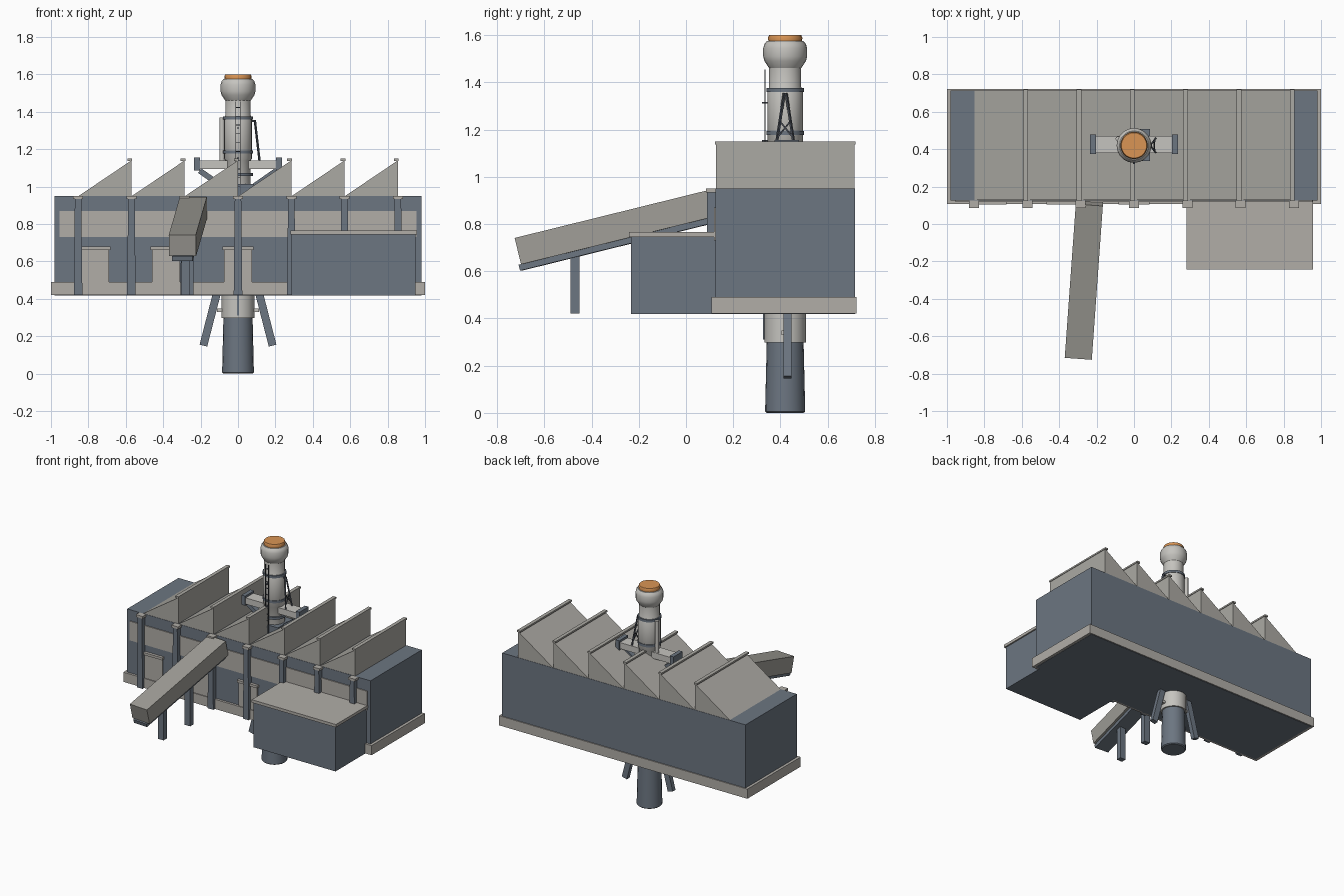
import bpy, bmesh, math
from mathutils import Vector

if "Cube" in bpy.data.objects:
    bpy.data.objects.remove(bpy.data.objects["Cube"])


def material(name, rgb):
    m = bpy.data.materials.new(name)
    m.use_nodes = True
    m.diffuse_color = (*rgb, 1)
    m.node_tree.nodes["Principled BSDF"].inputs["Base Color"].default_value = (*rgb, 1)
    return m


BLUE = material("slate blue", (0.15, 0.18, 0.22))
BEIGE = material("warm concrete", (0.44, 0.42, 0.39))
ROOF = material("roof grey", (0.41, 0.40, 0.37))
COVER = material("conveyor grey", (0.35, 0.34, 0.31))
PALE = material("pale metal", (0.56, 0.55, 0.52))
DARK = material("dark iron", (0.07, 0.08, 0.10))
ORANGE = material("orange", (0.70, 0.30, 0.09))


def finish(name, bm, mat):
    bmesh.ops.recalc_face_normals(bm, faces=bm.faces)
    me = bpy.data.meshes.new(name)
    bm.to_mesh(me)
    bm.free()
    me.materials.append(mat)
    ob = bpy.data.objects.new(name, me)
    bpy.context.collection.objects.link(ob)
    return ob


def box(name, x, y, z, mat, taper=1.0):
    """Box from three (low, high) ranges; taper shrinks the top in x."""
    bm = bmesh.new()
    bmesh.ops.create_cube(bm, size=1)
    mid = sum(x) / 2
    for v in bm.verts:
        top = v.co.z > 0
        v.co = [r[0] + (c + 0.5) * (r[1] - r[0]) for r, c in zip((x, y, z), v.co)]
        if top:
            v.co.x = mid + (v.co.x - mid) * taper
    return finish(name, bm, mat)


def beam(name, a, b, width, depth, mat):
    """Rectangular bar between two points, width lying level."""
    a, b = Vector(a), Vector(b)
    d = (b - a).normalized()
    side = d.cross(Vector((0, 0, 1)))
    side = side.normalized() if side.length > 0.01 else Vector((1, 0, 0))
    up = side.cross(d)
    bm = bmesh.new()
    rings = [[bm.verts.new(p + side * i * width / 2 + up * j * depth / 2)
              for i, j in ((-1, -1), (1, -1), (1, 1), (-1, 1))] for p in (a, b)]
    for i in range(4):
        k = (i + 1) % 4
        bm.faces.new((rings[0][i], rings[0][k], rings[1][k], rings[1][i]))
    for r in rings:
        bm.faces.new(r)
    return finish(name, bm, mat)


def lathe(name, profile, mat, x=0, y=0.42, sides=20):
    """Closed turned solid from (radius, height) points."""
    bm = bmesh.new()
    rings = [[bm.verts.new((x + r * math.cos(t), y + r * math.sin(t), z))
              for t in (math.tau * i / sides for i in range(sides))] for r, z in profile]
    for lo, hi in zip(rings, rings[1:]):
        for i in range(sides):
            k = (i + 1) % sides
            bm.faces.new((lo[i], lo[k], hi[k], hi[i]))
    bm.faces.new(rings[0])
    bm.faces.new(rings[-1])
    ob = finish(name, bm, mat)
    bpy.ops.object.select_all(action="DESELECT")
    ob.select_set(True)
    bpy.context.view_layer.objects.active = ob
    bpy.ops.object.shade_smooth_by_angle(angle=math.radians(40))
    return ob


# Main hall
box("hall", (-0.98, 0.98), (0.125, 0.715), (0.418, 0.95), BLUE)
box("base_slab", (-1, 1), (0.108, 0.722), (0.42, 0.49), BEIGE)
box("window_band", (-0.955, 0.955), (0.118, 0.126), (0.73, 0.87), BEIGE)

# Sawtooth roof
PITCH = 0.285
for i in range(6):
    x1 = (i - 2) * PITCH
    x0 = x1 - PITCH
    bm = bmesh.new()
    ends = [[bm.verts.new(p) for p in ((x0, y, 0.948), (x1, y, 0.948), (x1, y, 1.14))]
            for y in (0.127, 0.713)]
    for e in ends:
        bm.faces.new(e)
    for j in range(3):
        k = (j + 1) % 3
        bm.faces.new((ends[0][j], ends[0][k], ends[1][k], ends[1][j]))
    finish("roof_tooth", bm, ROOF)
    box("ridge_cap", (x1 - 0.022, x1 + 0.004), (0.122, 0.718), (1.137, 1.149), ROOF)

# Front pillars with caps
for i in range(-3, 4):
    x = i * PITCH
    box("front_pillar", (x - 0.023, x + 0.023), (0.09, 0.126), (0.42, 0.935), BLUE, 0.75)
    box("pillar_cap", (x - 0.027, x + 0.027), (0.085, 0.126), (0.933, 0.95), BEIGE)

# Doors
for x in (-0.765, -0.385, 0):
    box("door", (x - 0.075, x + 0.075), (0.114, 0.126), (0.488, 0.665), BEIGE)
    box("door_lintel", (x - 0.082, x + 0.082), (0.104, 0.126), (0.662, 0.68), BEIGE)

# Side annex
box("annex", (0.287, 0.948), (-0.232, 0.126), (0.418, 0.747), BLUE)
box("annex_roof", (0.28, 0.958), (-0.242, 0.126), (0.745, 0.766), BEIGE)

# Sloping conveyor and its posts
beam("conveyor_cover", (-0.297, -0.707, 0.685), (-0.238, 0.115, 0.888), 0.145, 0.115, COVER)
beam("conveyor_belt", (-0.297, -0.702, 0.615), (-0.238, 0.12, 0.818), 0.11, 0.026, BLUE)
for x, y, top in ((-0.28, -0.47, 0.67), (-0.262, -0.19, 0.74)):
    box("conveyor_post", (x - 0.023, x + 0.023), (y - 0.019, y + 0.019), (0.42, top), BLUE)

# Central tower
lathe("tower_foot", [(0.078, 0), (0.085, 0.006), (0.078, 0.30)], BLUE)
lathe("lower_collar", [(0.088, 0.298), (0.088, 0.45)], PALE)
lathe("tower_shaft", [(0.068, 0.94), (0.068, 1.14), (0.075, 1.15), (0.075, 1.365),
                      (0.068, 1.38), (0.068, 1.47)], PALE)
lathe("tower_head", [(0.068, 1.46), (0.088, 1.49), (0.093, 1.51), (0.093, 1.545),
                     (0.088, 1.562), (0.078, 1.574)], PALE)
lathe("tower_lamp", [(0.07, 1.57), (0.073, 1.588), (0.068, 1.6)], ORANGE)
for z in (1.065, 1.185, 1.367):
    lathe("tower_band", [(0.079, z - 0.009), (0.079, z + 0.009)], BLUE)
box("tower_plinth", (-0.085, 0.085), (0.337, 0.507), (0.94, 1.015), BLUE)
box("lower_rib", (-0.006, 0.006), (0.326, 0.34), (0.31, 0.42), BLUE)

# Cross arms, struts and lower legs on both sides
for s in (-1, 1):
    box("cross_arm", sorted((s * 0.05, s * 0.215)), (0.38, 0.47), (1.095, 1.14), PALE)
    box("arm_end", sorted((s * 0.204, s * 0.234)), (0.374, 0.478), (1.085, 1.155), BLUE)
    beam("arm_strut", (s * 0.205, 0.42, 1.085), (s * 0.055, 0.42, 0.98), 0.035, 0.03, BLUE)
    beam("lower_leg", (s * 0.105, 0.43, 0.46), (s * 0.185, 0.43, 0.15), 0.032, 0.042, BLUE)
    box("collar_bracket", sorted((s * 0.08, s * 0.112)), (0.405, 0.435), (0.33, 0.348), PALE)

# Side pipe
lathe("side_pipe", [(0.014, 1.1), (0.014, 1.37)], PALE, x=-0.085, y=0.455, sides=10)

# Ladder on the tower front
for s in (-1, 1):
    beam("ladder_rail", (s * 0.012, 0.334, 0.96), (s * 0.012, 0.334, 1.455), 0.005, 0.005, DARK)
for i in range(10):
    z = 1.0 + i * 0.047
    beam("ladder_rung", (-0.012, 0.334, z), (0.012, 0.334, z), 0.004, 0.004, DARK)
for z in (1.15, 1.31):
    box("ladder_bracket", (-0.005, 0.005), (0.322, 0.36), (z, z + 0.006), DARK)

# Braced frame on the tower side
for s in (-1, 1):
    beam("frame_leg", (0.115, 0.42 + s * 0.037, 1.14), (0.09, 0.42 + s * 0.004, 1.355),
         0.009, 0.009, DARK)
    beam("frame_brace", (0.112, 0.42 + s * 0.03, 1.17), (0.105, 0.42 - s * 0.022, 1.235),
         0.006, 0.006, DARK)
beam("frame_tie", (0.06, 0.42, 1.35), (0.095, 0.42, 1.35), 0.012, 0.01, DARK)
